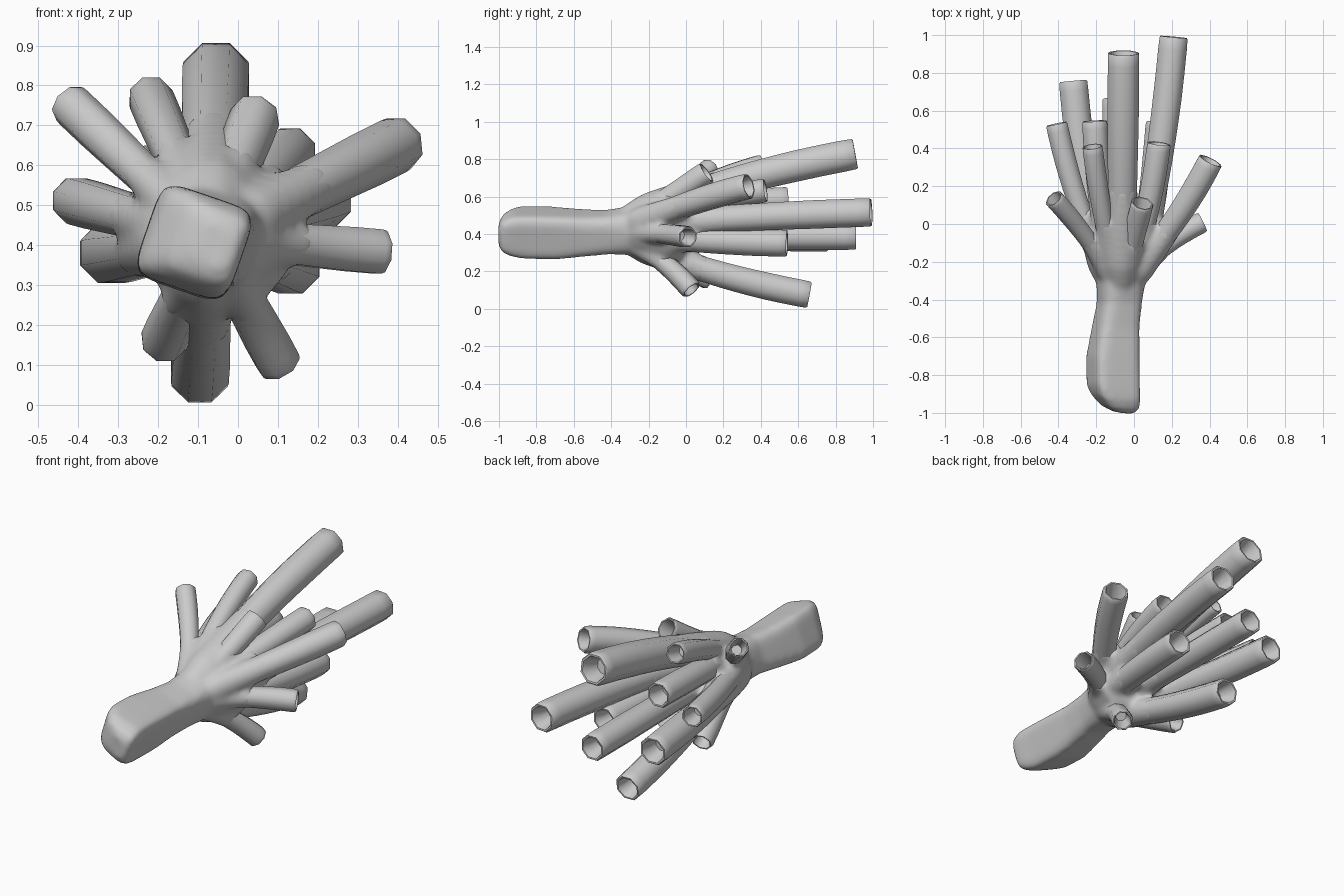
import bpy, bmesh, math
from mathutils import Vector

if "Cube" in bpy.data.objects:
    bpy.data.objects.remove(bpy.data.objects["Cube"])

HUB = Vector((-0.07, 0, 0.42))

# tube tips: x, y, z, radius
TIPS = [
    (-0.055, 0.905, 0.828, 0.090), (-0.425, 0.135, 0.757, 0.055),
    (-0.22, 0.410, 0.772, 0.058), (0.045, 0.110, 0.728, 0.064),
    (0.133, 0.425, 0.632, 0.068), (0.405, 0.335, 0.655, 0.072),
    (0.363, 0.010, 0.383, 0.060), (0.210, 0.990, 0.515, 0.082),
    (0.134, 0.540, 0.350, 0.078), (-0.05, 0.910, 0.385, 0.076),
    (-0.322, 0.757, 0.380, 0.082), (-0.41, 0.530, 0.512, 0.062),
    (-0.208, 0.545, 0.585, 0.072), (-0.188, 0.13, 0.155, 0.060),
    (-0.096, 0.660, 0.074, 0.078), (0.105, 0.030, 0.100, 0.058),
]


def loft(bm, rings):
    """Bridge a list of equal-length point rings and cap both ends."""
    vs = [[bm.verts.new(p) for p in r] for r in rings]
    n = len(vs[0])
    for a, b in zip(vs, vs[1:]):
        for i in range(n):
            j = (i + 1) % n
            bm.faces.new((a[i], a[j], b[j], b[i]))
    bm.faces.new(vs[0][::-1])
    bm.faces.new(vs[-1])


def finish(bm, name):
    bmesh.ops.recalc_face_normals(bm, faces=bm.faces)
    me = bpy.data.meshes.new(name)
    bm.to_mesh(me)
    bm.free()
    ob = bpy.data.objects.new(name, me)
    bpy.context.collection.objects.link(ob)
    return ob


def path(tip, t):
    """Curved branch from the hub out to its tip: position and direction."""
    d = Vector((tip.x - HUB.x, 0, tip.z - HUB.z))
    u = d.normalized()
    a = HUB + u * min(0.03, d.length) + Vector((0, -0.36, 0))
    c = HUB + u * min(0.15, d.length) + Vector((0, -0.13, 0))
    # longer branches straighten towards +y at the end
    end = (tip - c).normalized()
    if tip.y > 0.3:
        end = (end + Vector((0, 0.35, 0))).normalized()
    b1 = a + (c - a) * 0.667
    b2 = tip - end * (tip - c).length * 0.667
    s = 1 - t
    p = a * s ** 3 + b1 * 3 * s * s * t + b2 * 3 * s * t * t + tip * t ** 3
    v = (b1 - a) * s * s + (b2 - b1) * 2 * s * t + (tip - b2) * t * t
    return p, v.normalized()


def ring(p, d, r, n=8):
    q = d.to_track_quat('Y', 'Z')
    return [p + q @ Vector((math.cos(a) * r, 0, math.sin(a) * r))
            for a in ((i + 0.5) * 2 * math.pi / n for i in range(n))]


def stem_ring(y, cx, cz, h, e, n=32):
    """Rounded square section, turned about the stem axis."""
    out, rot = [], math.radians(-19)
    for i in range(n):
        a = 2 * math.pi * i / n
        c, s = math.cos(a), math.sin(a)
        k = h / (abs(c) ** e + abs(s) ** e) ** (1 / e)
        # the end face slants back on the -x side
        slant = 0.25 * max(0, -(k * math.cos(a + rot))) if y < -0.9 else 0
        out.append(Vector((cx + k * math.cos(a + rot), y + slant,
                           cz + k * math.sin(a + rot))))
    return out


# body: square stem flaring into the branch roots, fused and smoothed
bm = bmesh.new()
loft(bm, [stem_ring(*s) for s in [
    (-1.005, -0.06, 0.40, 0.05, 4), (-0.985, -0.075, 0.405, 0.09, 6),
    (-0.93, -0.098, 0.41, 0.115, 8), (-0.85, -0.110, 0.408, 0.122, 8),
    (-0.70, -0.112, 0.404, 0.123, 7), (-0.55, -0.098, 0.405, 0.113, 5),
    (-0.42, -0.078, 0.41, 0.109, 4), (-0.30, -0.068, 0.418, 0.126, 2.6),
    (-0.20, -0.058, 0.42, 0.165, 2), (-0.10, -0.05, 0.42, 0.195, 2),
    (-0.03, -0.05, 0.42, 0.17, 2), (0.02, -0.06, 0.42, 0.08, 2)]])
for x, y, z, r in TIPS:
    rings = []
    for i in range(11):
        t = 0.6 * i / 10
        p, d = path(Vector((x, y, z)), t)
        f = 0.7 + 0.4 * min(1, t / 0.25) - 0.55 * max(0, t - 0.25)
        rings.append(ring(p, d, r * f, 12))
    loft(bm, rings)
body = finish(bm, "stem_body")
m = body.modifiers.new("fuse", 'REMESH')
m.mode = 'VOXEL'
m.voxel_size = 0.013
m.use_smooth_shade = True
m = body.modifiers.new("soften", 'SMOOTH')
m.factor = 0.5
m.iterations = 14

# hollow eight-sided tubes
for k, (x, y, z, r) in enumerate(TIPS):
    tip = Vector((x, y, z))
    bm = bmesh.new()
    rings = []
    for i in range(13):
        t = 0.25 + 0.72 * i / 12
        p, d = path(tip, t)
        rings.append(ring(p, d, r * (0.76 + 0.24 * min(1, t / 0.85))))
    p, d = path(tip, 1)
    # rounded rim, then the inner cup
    for back, f in ((0.008, 0.98), (0, 0.91), (0.001, 0.80), (0.02, 0.72), (0.10, 0.5)):
        rings.append(ring(p - d * back, d, r * f))
    loft(bm, rings)
    ob = finish(bm, f"tube_{k + 1}")
    bpy.context.view_layer.objects.active = ob
    ob.select_set(True)
    bpy.ops.object.shade_smooth_by_angle(angle=math.radians(50))
    ob.select_set(False)
